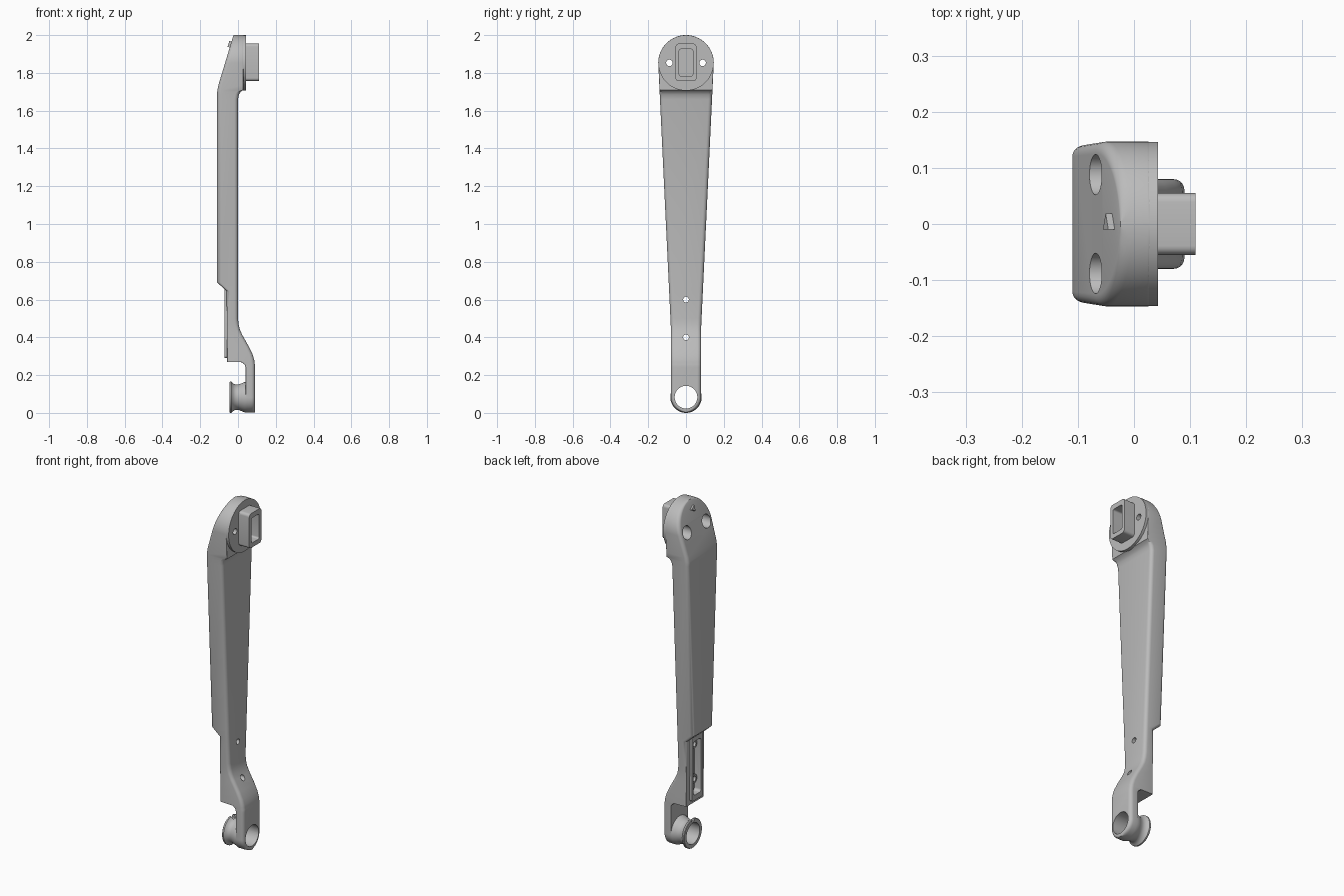
import bpy, bmesh, math
from mathutils import Matrix, Vector

cube = bpy.data.objects.get("Cube")
if cube:
    bpy.data.objects.remove(cube, do_unlink=True)

grey = bpy.data.materials.new("plain grey")
grey.use_nodes = True
COLOR = (0.5, 0.5, 0.5, 1)
grey.diffuse_color = COLOR
grey.node_tree.nodes["Principled BSDF"].inputs["Base Color"].default_value = COLOR

HEAD_Z, HEAD_R = 1.853, 0.147
EYE_Z, EYE_R = 0.083, 0.08


def finish(name, bm):
    bmesh.ops.recalc_face_normals(bm, faces=bm.faces)
    mesh = bpy.data.meshes.new(name)
    bm.to_mesh(mesh)
    bm.free()
    mesh.materials.append(grey)
    ob = bpy.data.objects.new(name, mesh)
    bpy.context.collection.objects.link(ob)
    return ob


def activate(ob):
    bpy.ops.object.select_all(action='DESELECT')
    ob.select_set(True)
    bpy.context.view_layer.objects.active = ob


def smooth(ob):
    activate(ob)
    bpy.ops.object.shade_smooth_by_angle(angle=math.radians(32))


def rod(name, x0, x1, y, z, r, sides=48):
    """Cylinder lying along x."""
    bm = bmesh.new()
    m = Matrix.Translation(((x0 + x1) / 2, y, z)) @ Matrix.Rotation(math.pi / 2, 4, 'Y')
    bmesh.ops.create_cone(bm, cap_ends=True, segments=sides, radius1=r, radius2=r,
                          depth=x1 - x0, matrix=m)
    return finish(name, bm)


def block(name, x0, x1, half_y, z0, z1, r):
    """Box with its four edges along x rounded."""
    bm = bmesh.new()
    m = Matrix.Translation(((x0 + x1) / 2, 0, (z0 + z1) / 2))
    m = m @ Matrix.Diagonal((x1 - x0, 2 * half_y, z1 - z0, 1))
    bmesh.ops.create_cube(bm, size=1, matrix=m)
    edges = [e for e in bm.edges if abs(e.verts[0].co.x - e.verts[1].co.x) > 1e-5]
    bmesh.ops.bevel(bm, geom=edges, offset=r, segments=5, profile=0.5, affect='EDGES')
    return finish(name, bm)


def cut(ob, cutters):
    for c in cutters:
        mod = ob.modifiers.new("cut", 'BOOLEAN')
        mod.operation, mod.solver, mod.object = 'DIFFERENCE', 'EXACT', c
        activate(ob)
        bpy.ops.object.modifier_apply(modifier=mod.name)
    for c in cutters:
        bpy.data.objects.remove(c, do_unlink=True)


def lerp(keys, z):
    for (z0, a), (z1, b) in zip(keys, keys[1:]):
        if z <= z1:
            return a + (b - a) * max(0, z - z0) / (z1 - z0)
    return keys[-1][1]


# Side profile: outer (-x) and inner (+x) faces by height
OUTER = [(0, 0.04), (0.24, 0.04), (0.255, 0.036), (0.268, 0.02), (0.27, -0.058),
         (0.645, -0.06), (0.69, -0.11), (1.70, -0.11), (1.735, -0.104), (2, -0.024)]
INNER = [(0, 0.09), (0.25, 0.09), (0.28, 0.086), (0.31, 0.077), (0.35, 0.058),
         (0.41, 0.024), (0.44, 0.01), (0.47, 0.003), (0.5, 0), (1.66, 0),
         (1.685, 0.005), (1.7, 0.014), (1.71, 0.028)]


def half_width(z):
    if z < EYE_Z:
        return math.sqrt(max(EYE_R ** 2 - (EYE_Z - z) ** 2, 1e-5))
    if z > HEAD_Z:
        return math.sqrt(max(HEAD_R ** 2 - (z - HEAD_Z) ** 2, 1e-5))
    return lerp([(0.45, 0.08), (HEAD_Z, HEAD_R)], z)


def section(z):
    """Rounded rectangle across the arm."""
    x0, x1, w = lerp(OUTER, z), lerp(INNER, z), half_width(z)
    r_out = min(0.02 if z > 0.6 else 0.004, 0.8 * w, 0.4 * (x1 - x0))
    r_in = min(0.004 if z > 1.7 else 0.02, 0.8 * w, 0.4 * (x1 - x0))
    pts = []
    for i, (sx, sy) in enumerate([(1, 1), (-1, 1), (-1, -1), (1, -1)]):
        r = r_in if sx > 0 else r_out
        cx = x1 - r if sx > 0 else x0 + r
        for k in range(6):
            a = math.pi / 2 * (i + k / 5)
            pts.append((cx + r * math.cos(a), sy * (w - r) + r * math.sin(a), z))
    return pts


# Arm, lofted up its length
levels = {z for z, _ in OUTER + INNER if 0.1 < z < 1.85}
for k in range(17):
    a = math.pi / 2 * k / 16
    levels |= {EYE_Z - EYE_R * math.cos(a), HEAD_Z + HEAD_R * math.sin(a)}
bm = bmesh.new()
rings = [[bm.verts.new(p) for p in section(z)] for z in sorted(levels)]
for a, b in zip(rings, rings[1:]):
    for i in range(len(a)):
        j = (i + 1) % len(a)
        bm.faces.new((a[i], a[j], b[j], b[i]))
bm.faces.new(rings[0])
bm.faces.new(rings[-1])
arm = finish("arm", bm)
cutters = [rod("cutter", -0.02, 0.2, 0, EYE_Z, 0.06),
           block("cutter", -0.2, -0.03, 0.034, 0.32, 0.63, 0.015)]
for y in (-0.088, 0.088):
    cutters += [rod("cutter", -0.3, -0.015, y, HEAD_Z, 0.036),
                rod("cutter", -0.3, 0.3, y, HEAD_Z, 0.017)]
cutters += [rod("cutter", -0.3, 0.3, 0, z, 0.015) for z in (0.4, 0.6)]
cut(arm, cutters)
smooth(arm)

# Raised rim around the lower channel, with a ring at each screw hole
rim = block("channel_rim", -0.072, -0.05, 0.05, 0.29, 0.66, 0.012)
cut(rim, [block("cutter", -0.1, 0, 0.034, 0.32, 0.63, 0.015)])
smooth(rim)
for z in (0.4, 0.6):
    ring = rod("screw_ring", -0.052, -0.025, 0, z, 0.026, 32)
    cut(ring, [rod("cutter", -0.1, 0.1, 0, z, 0.015)])
    smooth(ring)

# Round mounting disc and the hollow boss on it
disc = rod("mounting_disc", -0.012, 0.043, 0, HEAD_Z, HEAD_R - 0.0005, 96)
cut(disc, [rod("cutter", -0.3, 0.3, y, HEAD_Z, 0.017) for y in (-0.088, 0.088)]
    + [rod("cutter", -0.3, -0.0149, y, HEAD_Z, 0.036) for y in (-0.088, 0.088)])
smooth(disc)
boss = block("hollow_boss", 0.035, 0.11, 0.055, 1.757, 1.955, 0.016)
cut(boss, [block("cutter", 0.05, 0.2, 0.036, 1.783, 1.926, 0.01)])
smooth(boss)

# Grooved collar around the lower eye: (x, radius) spun about x
profile = [(-0.045, 0.06), (-0.045, 0.08), (-0.042, 0.083), (-0.034, 0.083), (-0.026, 0.074),
           (-0.014, 0.067), (0.002, 0.067), (0.018, 0.073), (0.035, 0.08), (0.05, 0.08),
           (0.05, 0.06)]
bm = bmesh.new()
verts = [bm.verts.new((x, 0, EYE_Z + r)) for x, r in profile]
edges = [bm.edges.new((a, b)) for a, b in zip(verts, verts[1:] + verts[:1])]
bmesh.ops.spin(bm, geom=verts + edges, cent=(0, 0, EYE_Z), axis=(1, 0, 0),
               angle=2 * math.pi, steps=64, use_duplicate=False)
bmesh.ops.remove_doubles(bm, verts=bm.verts, dist=1e-5)
collar = finish("grooved_collar", bm)
cut(collar, [block("cutter", -0.06, -0.02, 0.012, 0.15, 0.2, 0.002)])
smooth(collar)

# Small triangular pointer on the sloped head
slope = Vector((0.29, 0, 0.957)).normalized()
normal = Vector((-slope.z, 0, slope.x))
side = normal.cross(slope)
m = Matrix((slope, side, normal)).transposed().to_4x4()
m.translation = Vector((lerp(OUTER, 1.95), 0, 1.95))
bm = bmesh.new()
bmesh.ops.create_cone(bm, cap_ends=True, segments=3, radius1=0.019, radius2=0.019, depth=0.024,
                      matrix=m @ Matrix.Rotation(math.pi / 2, 4, 'Z'))
bmesh.ops.rotate(bm, verts=bm.verts, cent=m.translation,
                 matrix=Matrix.Rotation(-math.pi / 2, 3, normal))
finish("triangle_pointer", bm)
